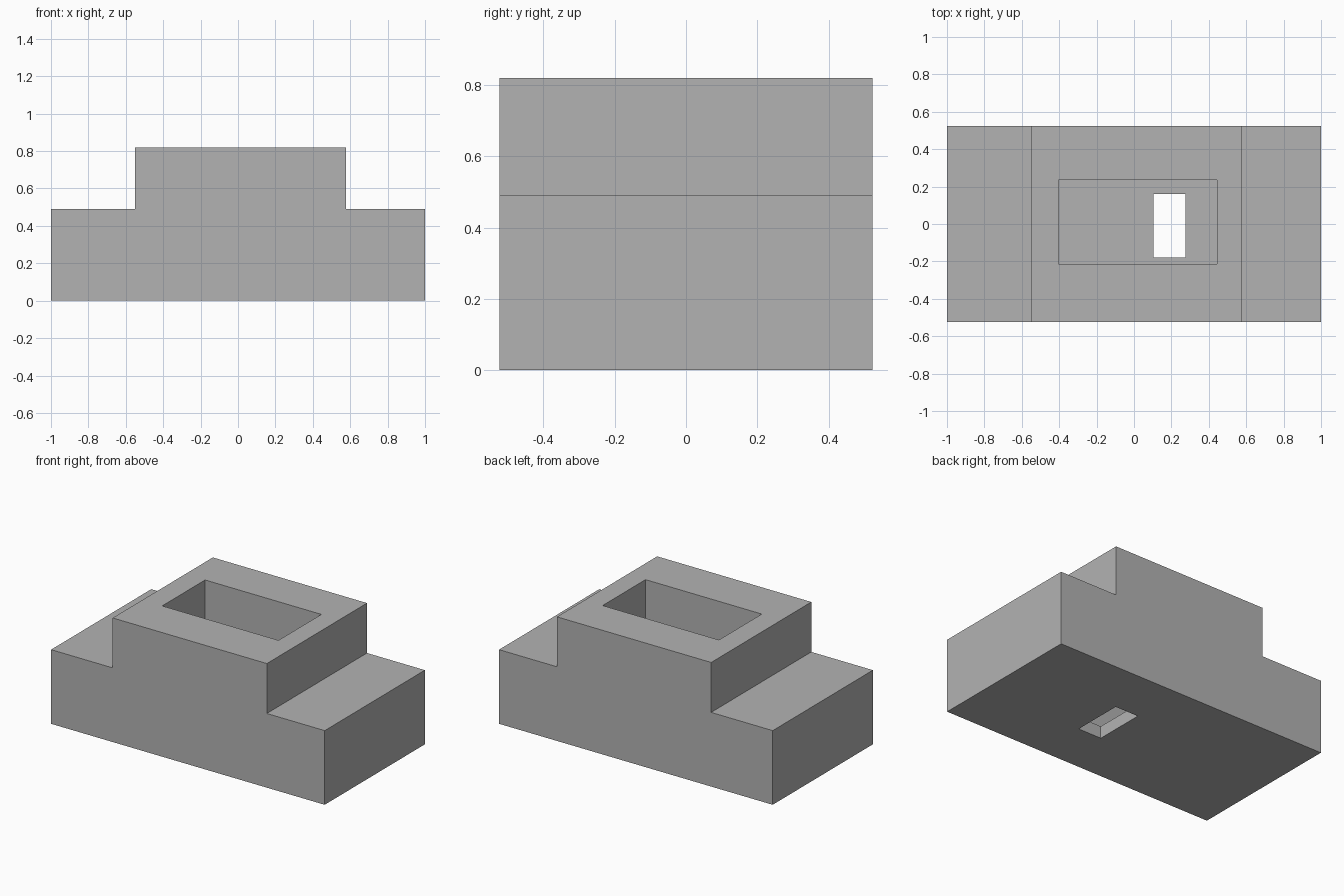
import bpy
from mathutils import Vector

cube = bpy.data.objects.get("Cube")
if cube:
    bpy.data.objects.remove(cube, do_unlink=True)

DEPTH = 0.523   # half depth of the block
FLOOR = 0.08    # pocket floor thickness
TOP = 0.82

grey = bpy.data.materials.new("plain_grey")
grey.use_nodes = True
colour = (0.45, 0.45, 0.45, 1)
grey.diffuse_color = colour
grey.node_tree.nodes["Principled BSDF"].inputs["Base Color"].default_value = colour


def add_mesh(name, verts, faces):
    mesh = bpy.data.meshes.new(name)
    mesh.from_pydata(verts, [], faces)
    mesh.materials.append(grey)
    obj = bpy.data.objects.new(name, mesh)
    bpy.context.collection.objects.link(obj)
    return obj


def extrude_profile(name, profile, y0, y1):
    """Extrude an anticlockwise x-z outline along y."""
    n = len(profile)
    verts = [(x, y, z) for y in (y0, y1) for x, z in profile]
    faces = [tuple(range(n)), tuple(reversed(range(n, 2 * n)))]
    faces += [(i, i + n, (i + 1) % n + n, (i + 1) % n) for i in range(n)]
    return add_mesh(name, verts, faces)


def cut_box(target, name, low, high):
    """Cut a box-shaped opening out of the target."""
    (x0, y0, z0), (x1, y1, z1) = low, high
    cutter = extrude_profile(name, [(x0, z0), (x1, z0), (x1, z1), (x0, z1)], y0, y1)
    cutter.hide_render = True
    cutter.hide_viewport = True
    cutter.display_type = 'WIRE'
    mod = target.modifiers.new(name, 'BOOLEAN')
    mod.operation = 'DIFFERENCE'
    mod.solver = 'EXACT'
    mod.object = cutter
    return cutter


# Stepped body
block = extrude_profile("stepped_block", [
    (-1, 0), (1, 0), (1, 0.49), (0.577, 0.49),
    (0.577, TOP), (-0.55, TOP), (-0.55, 0.49), (-1, 0.49)], -DEPTH, DEPTH)

# Deep pocket from the top, and a slot through its floor
cutters = [
    cut_box(block, "pocket_cutter", (-0.405, -0.213, FLOOR), (0.445, 0.235, TOP + 0.2)),
    cut_box(block, "slot_cutter", (0.105, -0.18, -0.2), (0.275, 0.16, FLOOR + 0.2)),
]

# Bake the cuts and drop the cutters
bpy.context.view_layer.update()
graph = bpy.context.evaluated_depsgraph_get()
baked = bpy.data.meshes.new_from_object(block.evaluated_get(graph))
block.modifiers.clear()
block.data = baked
for cutter in cutters:
    bpy.data.objects.remove(cutter, do_unlink=True)
